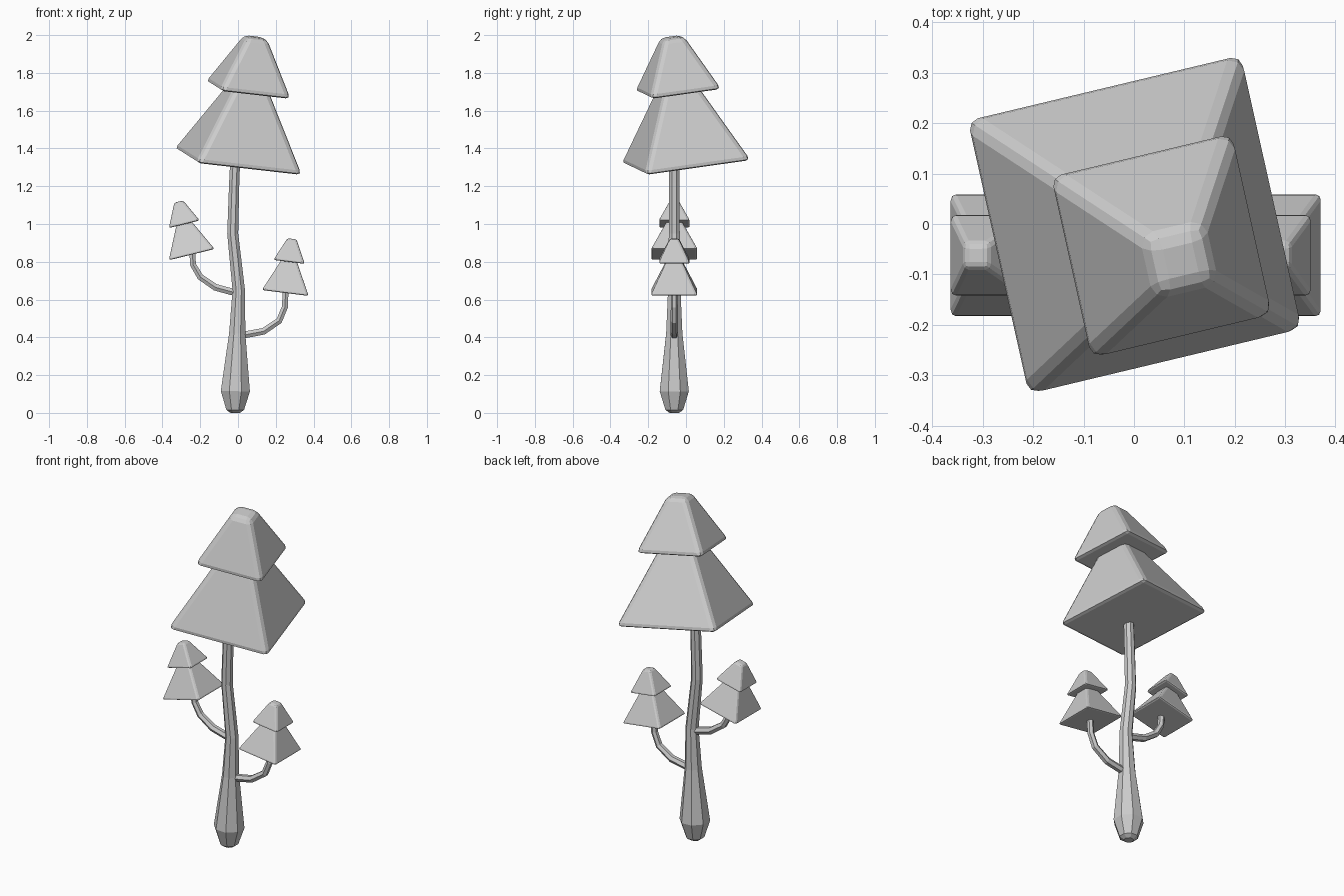
import bpy, bmesh, math
from mathutils import Vector, Matrix

if "Cube" in bpy.data.objects:
    bpy.data.objects.remove(bpy.data.objects["Cube"])

YC = -0.062  # depth position of trunk and branches


def new_object(name, bm):
    bmesh.ops.recalc_face_normals(bm, faces=bm.faces[:])
    mesh = bpy.data.meshes.new(name)
    bm.to_mesh(mesh)
    bm.free()
    ob = bpy.data.objects.new(name, mesh)
    bpy.context.collection.objects.link(ob)
    return ob


def tube(name, pts, sides):
    """Faceted tube along (x, z, apothem) points in the plane y = YC."""
    bm = bmesh.new()
    rings = []
    for i, (x, z, r) in enumerate(pts):
        a, b = pts[max(i - 1, 0)], pts[min(i + 1, len(pts) - 1)]
        t = Vector((b[0] - a[0], 0, b[1] - a[1])).normalized()
        u, v = Vector((t.z, 0, -t.x)), Vector((0, 1, 0))
        rad = r / math.cos(math.pi / sides)
        ring = []
        for k in range(sides):
            w = 2 * math.pi * (k + 0.5) / sides
            ring.append(bm.verts.new(Vector((x, YC, z)) + rad * (math.cos(w) * u + math.sin(w) * v)))
        rings.append(ring)
    for lo, hi in zip(rings, rings[1:]):
        for k in range(sides):
            n = (k + 1) % sides
            bm.faces.new((lo[k], lo[n], hi[n], hi[k]))
    bm.faces.new(rings[0])
    bm.faces.new(rings[-1])
    return new_object(name, bm)


def tier(name, z0, z1, h0, h1, bevel, matrix):
    """Square tapered block with softened edges."""
    bm = bmesh.new()
    bmesh.ops.create_cube(bm, size=2)
    for v in bm.verts:
        h = h0 if v.co.z < 0 else h1
        v.co = Vector((v.co.x * h, v.co.y * h, z0 if v.co.z < 0 else z1))
    bmesh.ops.bevel(bm, geom=bm.edges[:], offset=bevel, segments=2,
                    profile=0.5, affect='EDGES', clamp_overlap=True)
    bm.transform(matrix)
    return new_object(name, bm)


def canopy(name, base, axis, yaw, s):
    """Two stacked tiers; small trees are scaled copies of the main crown."""
    tilt = Vector((0, 0, 1)).rotation_difference(Vector(axis)).to_matrix().to_4x4()
    m = Matrix.Translation(base) @ tilt @ Matrix.Rotation(yaw, 4, 'Z') @ Matrix.Scale(s, 4)
    tier(name + "_lower_tier", 0.0, 0.42, 0.29, 0.085, 0.026, m)
    tier(name + "_upper_tier", 0.385, 0.672, 0.195, 0.056, 0.026, m)


# Trunk
tube("trunk", [(-0.015, 0.0, 0.025), (-0.015, 0.016, 0.047), (-0.014, 0.115, 0.077),
               (-0.004, 0.42, 0.043), (0.004, 0.65, 0.033), (-0.012, 0.80, 0.031),
               (-0.028, 0.95, 0.029), (-0.02, 1.22, 0.027), (-0.012, 1.40, 0.026)], 8)

# Side branches
tube("left_branch", [(0.0, 0.635, 0.018), (-0.04, 0.643, 0.018), (-0.12, 0.665, 0.018),
                     (-0.2, 0.72, 0.017), (-0.238, 0.785, 0.016), (-0.243, 0.87, 0.015)], 6)
tube("right_branch", [(0.0, 0.408, 0.018), (0.045, 0.415, 0.018), (0.135, 0.432, 0.018),
                      (0.218, 0.488, 0.017), (0.248, 0.56, 0.016), (0.253, 0.66, 0.015)], 6)

# Crowns
canopy("main_crown", (0.0, 0.0, 1.328), (0.14, -0.11, 1), math.radians(13), 1.0)
canopy("left_crown", (-0.245, YC, 0.838), (-0.245, 0, 1), 0, 0.43)
canopy("right_crown", (0.25, YC, 0.635), (0.125, 0, 1), 0, 0.43)
